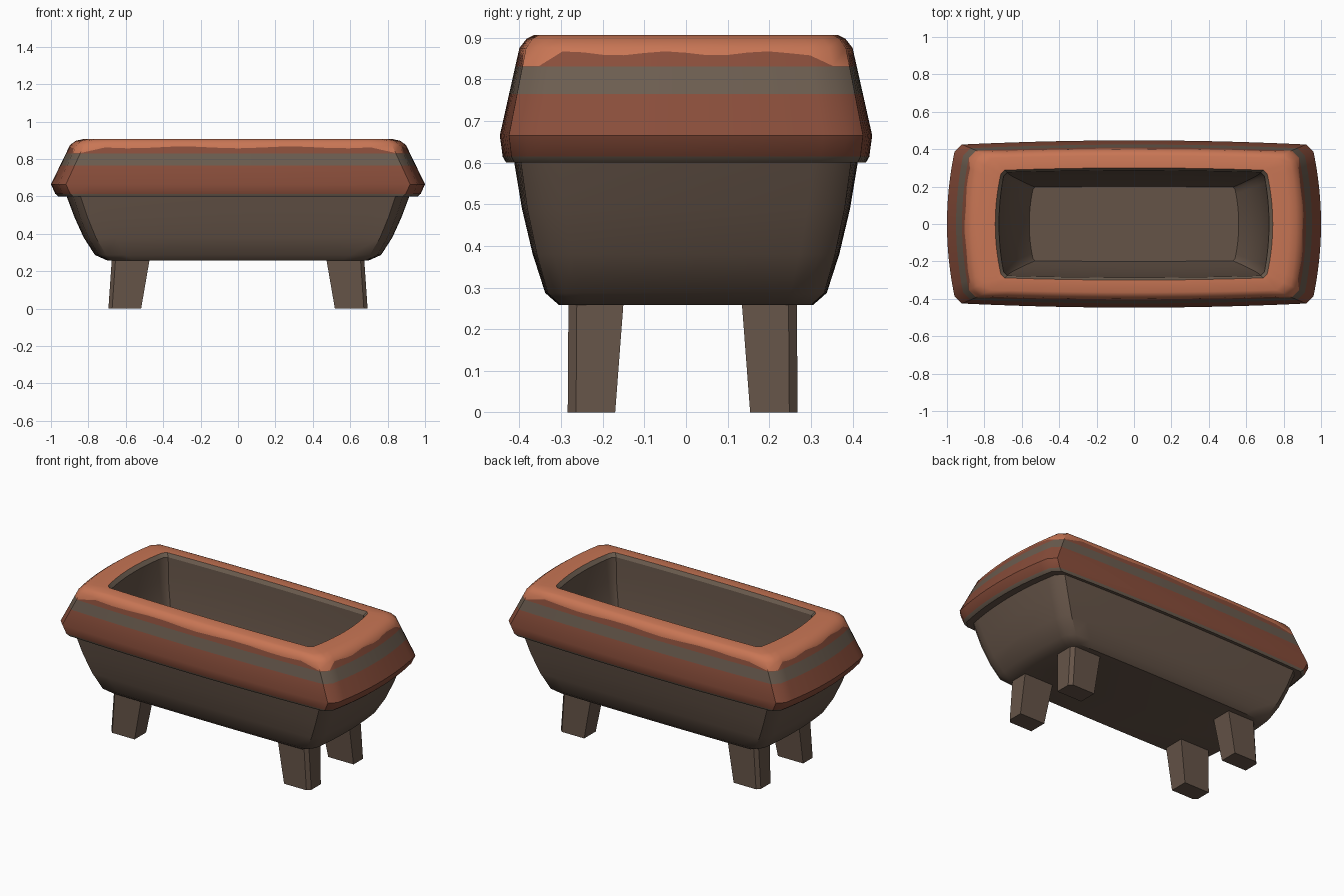
import bpy, bmesh, math

if "Cube" in bpy.data.objects:
    bpy.data.objects.remove(bpy.data.objects["Cube"])


def material(name, rgb):
    m = bpy.data.materials.new(name)
    m.diffuse_color = (*rgb, 1)
    m.use_nodes = True
    m.node_tree.nodes["Principled BSDF"].inputs["Base Color"].default_value = m.diffuse_color
    return m


BROWN = material("dark brown", (0.130, 0.088, 0.064))
STRIPE = material("grey brown", (0.150, 0.110, 0.080))
RED = material("brick red", (0.250, 0.075, 0.043))
ORANGE = material("terracotta orange", (0.580, 0.180, 0.090))

N = 14  # segments along each bulging side


def ring(z, hx, hy, bx, by, c):
    """Chamfered rectangle with bowed sides, counter-clockwise from above."""
    ex, ey = hx - bx, hy - by
    quarter = []
    for i in range(N + 1):      # +x side
        t = -1 + 2 * i / N
        quarter.append((hx - bx * t * t, t * (ey - c), z))
    for i in range(N + 1):      # +y side
        t = 1 - 2 * i / N
        quarter.append((t * (ex - c), hy - by * t * t, z))
    return quarter + [(-x, -y, z) for x, y, z in quarter]


def blend(a, b, rule):
    """Ring between two rings, with a height that varies around it."""
    out = []
    for k, (p, q) in enumerate(zip(a, b)):
        f = rule(k)
        out.append(tuple(u + (v - u) * f for u, v in zip(p, q)))
    return out


def loft(name, rings, mats, bands=None, cap_first=False, cap_last=False):
    bm = bmesh.new()
    vs = [[bm.verts.new(p) for p in r] for r in rings]
    n = len(vs[0])
    for j in range(len(vs) - 1):
        for i in range(n):
            k = (i + 1) % n
            f = bm.faces.new((vs[j][i], vs[j][k], vs[j + 1][k], vs[j + 1][i]))
            f.material_index = bands[j] if bands else 0
    if cap_first:
        bm.faces.new(vs[0][::-1])
    if cap_last:
        bm.faces.new(vs[-1])
    me = bpy.data.meshes.new(name)
    bm.to_mesh(me)
    bm.free()
    for m in mats:
        me.materials.append(m)
    ob = bpy.data.objects.new(name, me)
    bpy.context.collection.objects.link(ob)
    bpy.ops.object.select_all(action='DESELECT')
    ob.select_set(True)
    bpy.context.view_layer.objects.active = ob
    bpy.ops.object.shade_smooth_by_angle(angle=math.radians(35))
    return ob


# Tub body, curving in towards the base
loft("tub_body", [
    ring(0.258, 0.70, 0.305, 0.015, 0.005, 0.03),
    ring(0.287, 0.765, 0.338, 0.02, 0.006, 0.04),
    ring(0.38, 0.825, 0.368, 0.025, 0.010, 0.04),
    ring(0.49, 0.875, 0.394, 0.03, 0.013, 0.04),
    ring(0.605, 0.918, 0.413, 0.035, 0.016, 0.04),
], [BROWN], cap_first=True)

# Thick rim with painted bands
low = ring(0.665, 1.0, 0.447, 0.04, 0.022, 0.04)
high = ring(0.875, 0.898, 0.400, 0.035, 0.016, 0.04)


def at(z):
    return blend(low, high, lambda k: (z - 0.665) / 0.21)


def glaze(k):
    # glaze edge droops at the corners and wavers along the sides
    t = abs(-1 + 2 * (k % (N + 1)) / N)
    z = 0.832 if t > 0.92 else 0.862 + 0.005 * math.sin(k * 1.3)
    return (z - 0.665) / 0.21


loft("rim", [
    ring(0.60, 0.900, 0.400, 0.035, 0.016, 0.04),
    ring(0.60, 0.960, 0.432, 0.04, 0.020, 0.04),
    ring(0.614, 0.977, 0.440, 0.04, 0.021, 0.04),
    low, at(0.765), at(0.83), blend(low, high, glaze), high,
    ring(0.897, 0.868, 0.383, 0.03, 0.014, 0.04),
    ring(0.906, 0.83, 0.365, 0.03, 0.012, 0.04),
    ring(0.906, 0.742, 0.300, 0.03, 0.012, 0.02),
    ring(0.885, 0.722, 0.286, 0.025, 0.010, 0.02),
], [BROWN, STRIPE, RED, ORANGE],
    bands=[0, 1, 2, 2, 1, 2, 3, 3, 3, 3, 1])

# Hollow inside with its floor
loft("tub_interior", [
    ring(0.885, 0.722, 0.286, 0.025, 0.010, 0.02),
    ring(0.75, 0.710, 0.276, 0.025, 0.008, 0.015),
    ring(0.60, 0.680, 0.258, 0.022, 0.006, 0.012),
    ring(0.46, 0.625, 0.230, 0.02, 0.004, 0.01),
    ring(0.36, 0.560, 0.200, 0.02, 0.003, 0.01),
], [BROWN], cap_last=True)


# Four tapered legs, outer corner chamfered
def leg_section(z, x0, x1, y0, y1, sx, sy, c=0.02):
    pts = [(x0, y0), (x1, y0), (x1, y1 - c), (x1 - c, y1), (x0, y1)]
    pts = [(sx * x, sy * y - 0.008, z) for x, y in pts]
    return pts if sx * sy > 0 else pts[::-1]


for sx, side in ((-1, "left"), (1, "right")):
    for sy, end in ((-1, "front"), (1, "back")):
        loft(f"{end}_{side}_leg", [
            leg_section(0.0, 0.518, 0.693, 0.162, 0.276, sx, sy),
            leg_section(0.29, 0.468, 0.673, 0.140, 0.274, sx, sy),
        ], [BROWN], cap_first=True, cap_last=True)
